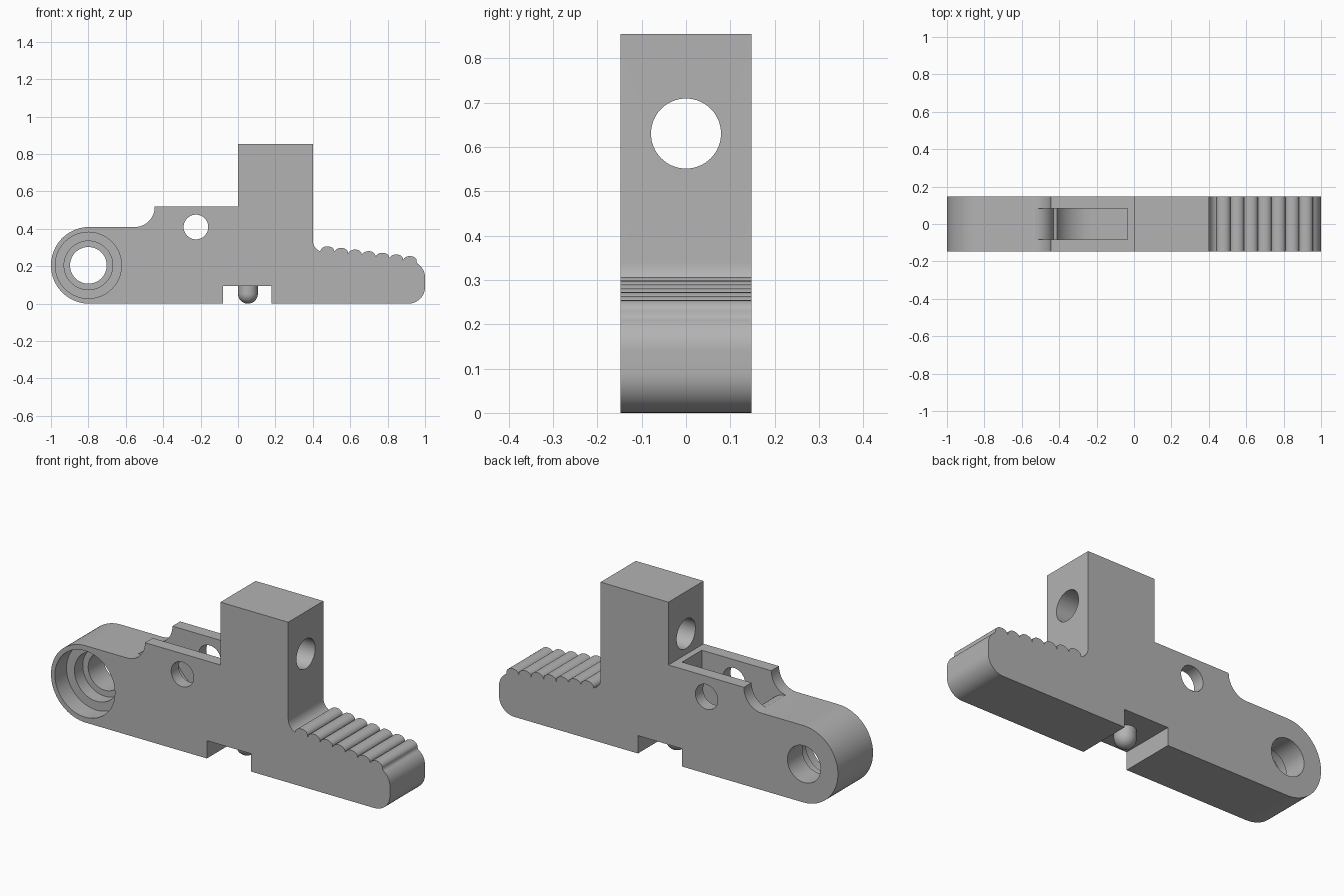
import bpy
import bmesh
from math import sin, cos, pi, radians
from mathutils import Matrix

old = bpy.data.objects.get("Cube")
if old:
    bpy.data.objects.remove(old, do_unlink=True)

grey = bpy.data.materials.new("plain grey")
grey.use_nodes = True
grey.diffuse_color = (0.45, 0.45, 0.45, 1)
grey.node_tree.nodes["Principled BSDF"].inputs["Base Color"].default_value = (0.45, 0.45, 0.45, 1)

HALF = 0.148  # half thickness of the plate


def arc(cx, cz, rx, rz, start, end, steps=12):
    """Points on an elliptic arc, angles in degrees."""
    angles = [radians(start + (end - start) * i / steps) for i in range(steps + 1)]
    return [(cx + rx * cos(a), cz + rz * sin(a)) for a in angles]


def finish(name, bm):
    bmesh.ops.remove_doubles(bm, verts=bm.verts, dist=1e-5)
    bmesh.ops.recalc_face_normals(bm, faces=bm.faces)
    mesh = bpy.data.meshes.new(name)
    bm.to_mesh(mesh)
    bm.free()
    mesh.materials.append(grey)
    obj = bpy.data.objects.new(name, mesh)
    bpy.context.collection.objects.link(obj)
    return obj


def extrude_profile(name, points, y0, y1):
    """Solid from an x-z outline swept along y."""
    bm = bmesh.new()
    clean = [p for i, p in enumerate(points)
             if abs(p[0] - points[i - 1][0]) + abs(p[1] - points[i - 1][1]) > 1e-4]
    face = bm.faces.new([bm.verts.new((x, y0, z)) for x, z in clean])
    out = bmesh.ops.extrude_face_region(bm, geom=[face])
    moved = [g for g in out["geom"] if isinstance(g, bmesh.types.BMVert)]
    bmesh.ops.translate(bm, verts=moved, vec=(0, y1 - y0, 0))
    return finish(name, bm)


def cylinder(name, radius, length, centre, axis):
    bm = bmesh.new()
    turn = Matrix.Rotation(pi / 2, 4, "X" if axis == "y" else "Y")
    bmesh.ops.create_cone(bm, cap_ends=True, segments=64, radius1=radius, radius2=radius,
                          depth=length, matrix=Matrix.Translation(centre) @ turn)
    return finish(name, bm)


def bore(name, radius, x, z, y0, y1):
    return cylinder(name, radius, y1 - y0, (x, (y0 + y1) / 2, z), "y")


def shade(obj):
    bpy.ops.object.select_all(action="DESELECT")
    obj.select_set(True)
    bpy.context.view_layer.objects.active = obj
    bpy.ops.object.shade_smooth_by_angle(angle=radians(30))


# Body outline: rounded pivot end, scooped shoulder and upright block
outline = arc(-0.795, 0.205, 0.205, 0.205, 270, 90, 40)
outline += arc(-0.55, 0.52, 0.105, 0.11, 270, 360)
outline += [(0, 0.52), (0, 0.855), (0.4, 0.855)]
outline += arc(0.455, 0.34, 0.055, 0.062, 180, 255)

# Sloping row of grip ribs
pitch = 0.0735
for i in range(7):
    x, z = 0.478 + i * pitch, 0.28 - i * 0.0087
    rib_end = 0 if i < 6 else -10
    outline += arc(x, z, pitch / 2, 0.027, 180, rib_end)

# Rounded toe and the notch underneath
outline += arc(0.92, 0.14, 0.08, 0.085, 60, 0)
outline += arc(0.91, 0.09, 0.09, 0.09, 0, -90)
outline += [(0.18, 0), (0.18, 0.095), (-0.08, 0.095), (-0.08, 0)]
body = extrude_profile("lever_body", outline, -HALF, HALF)

# Top pocket with a curved floor
pocket = arc(-0.53, 0.31, 0.1, 0.1, 90, 0)
pocket += arc(-0.225, 0.41, 0.205, 0.2, 205, 270, 16)
pocket += [(-0.035, 0.21), (-0.035, 0.7), (-0.53, 0.7)]

cutters = [
    extrude_profile("pocket_cutter", pocket, -0.083, 0.083),
    bore("pin_hole_cutter", 0.066, -0.225, 0.41, -0.3, 0.3),
    bore("pivot_hole_cutter", 0.098, -0.8, 0.205, -0.3, 0.3),
    bore("pivot_middle_cutter", 0.13, -0.8, 0.205, -0.2, 0.02),
    bore("pivot_outer_cutter", 0.177, -0.8, 0.205, -0.25, -0.05),
    cylinder("block_hole_cutter", 0.079, 0.8, (0.2, 0, 0.63), "x"),
]
bpy.context.view_layer.objects.active = body
for cutter in cutters:
    cutter.hide_render = True
    mod = body.modifiers.new(cutter.name, "BOOLEAN")
    mod.operation = "DIFFERENCE"
    mod.solver = "EXACT"
    mod.object = cutter
    bpy.ops.object.modifier_apply(modifier=mod.name)
for cutter in cutters:
    bpy.data.objects.remove(cutter, do_unlink=True)
shade(body)

# Round-nosed stud in the notch
bm = bmesh.new()
profile = [(0, 0.11)] + [(0.053, 0.11)] + arc(0, 0.053, 0.053, 0.053, 0, -90)
verts = [bm.verts.new((r, 0, z)) for r, z in profile]
edges = [bm.edges.new(pair) for pair in zip(verts, verts[1:])]
bmesh.ops.spin(bm, geom=verts + edges, cent=(0, 0, 0), axis=(0, 0, 1),
               angle=2 * pi, steps=40, use_merge=True)
bmesh.ops.translate(bm, verts=bm.verts, vec=(0.053, 0, 0))
shade(finish("round_stud", bm))
